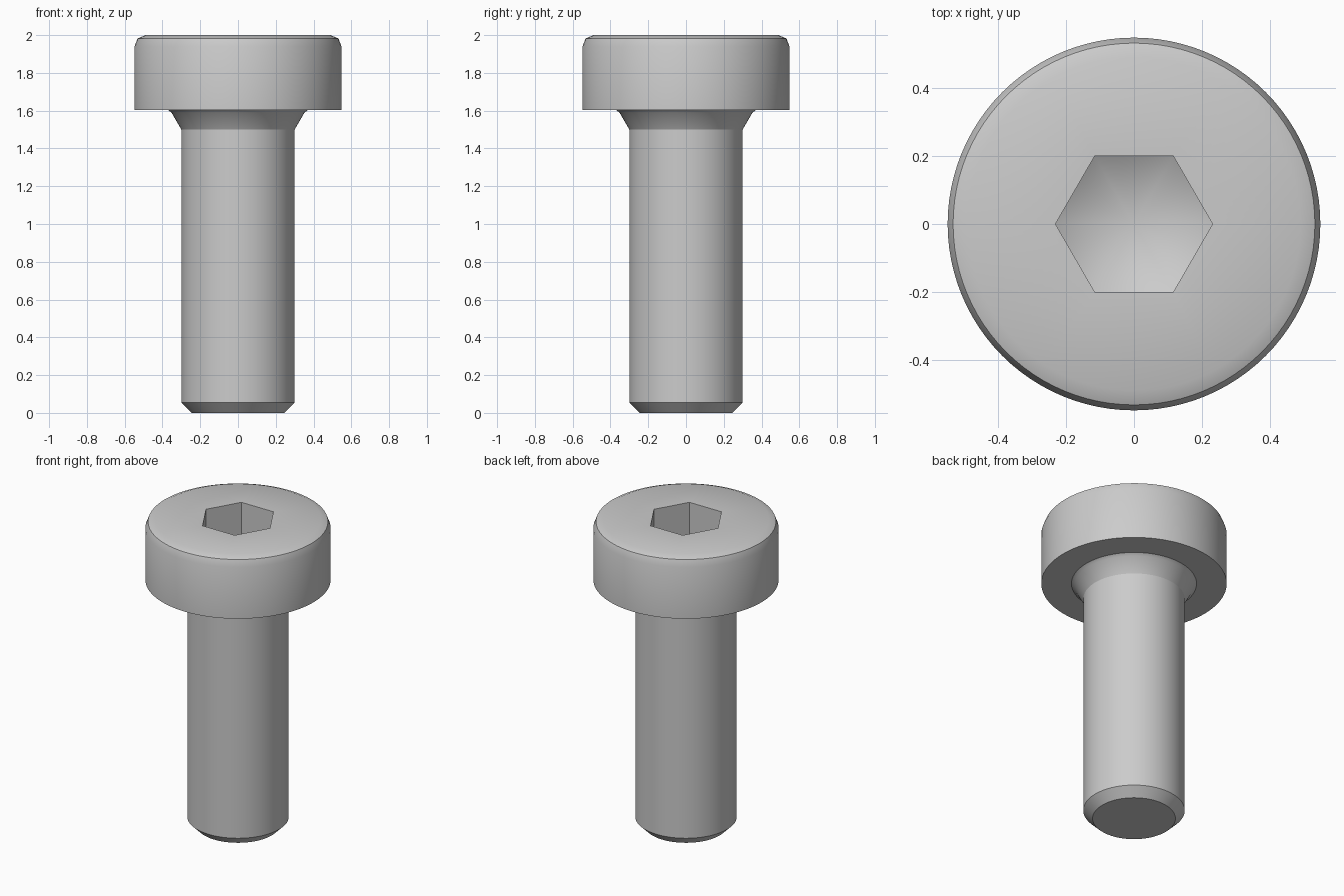
import bpy
import bmesh
import math

SEGMENTS = 96
HEX_FLAT = 0.2       # socket centre to flat
CONE_TIP = 1.64      # lowest point of the drilled socket

old = bpy.data.objects.get("Cube")
if old:
    bpy.data.objects.remove(old, do_unlink=True)

steel = bpy.data.materials.new("grey_steel")
steel.use_nodes = True
grey = (0.6, 0.6, 0.6, 1.0)
steel.diffuse_color = grey
steel.node_tree.nodes["Principled BSDF"].inputs["Base Color"].default_value = grey


def hex_radius(angle):
    """Distance from the axis to a hexagon with corners on the x axis."""
    third = math.pi / 3
    return HEX_FLAT / math.cos(angle % third - third / 2)


def circle(radius, z):
    return lambda angle: (radius, z)


def hex_at(z):
    return lambda angle: (hex_radius(angle), z)


def hex_on_cone(angle):
    radius = hex_radius(angle)
    return radius, CONE_TIP + radius * math.tan(math.radians(30))


def skin_rings(name, rings, end_z, fan):
    """Join rings, listed from the open end, and close the last one."""
    bm = bmesh.new()
    loops = []
    for ring in rings:
        loop = []
        for i in range(SEGMENTS):
            angle = math.tau * i / SEGMENTS
            radius, z = ring(angle)
            loop.append(bm.verts.new((radius * math.cos(angle), radius * math.sin(angle), z)))
        loops.append(loop)
    for low, high in zip(loops, loops[1:]):
        for i in range(SEGMENTS):
            j = (i + 1) % SEGMENTS
            bm.faces.new((low[i], low[j], high[j], high[i]))
    last = loops[-1]
    if fan:
        tip = bm.verts.new((0, 0, end_z))
        for i in range(SEGMENTS):
            bm.faces.new((last[i], last[(i + 1) % SEGMENTS], tip))
    else:
        bm.faces.new(last)
    # Rings that run downwards give inward faces, so turn them over
    if rings[0](0)[1] > rings[-1](0)[1]:
        bmesh.ops.reverse_faces(bm, faces=bm.faces[:])
    mesh = bpy.data.meshes.new(name)
    bm.to_mesh(mesh)
    bm.free()
    mesh.materials.append(steel)
    obj = bpy.data.objects.new(name, mesh)
    bpy.context.collection.objects.link(obj)
    bpy.ops.object.select_all(action="DESELECT")
    obj.select_set(True)
    bpy.context.view_layer.objects.active = obj
    bpy.ops.object.shade_smooth_by_angle(angle=math.radians(30))
    return obj


# Head: underside, wall, rounded rim, top, hexagonal socket and its drilled cone
skin_rings("screw_head", [
    circle(0.37, 1.603), circle(0.548, 1.603), circle(0.548, 1.94),
    circle(0.532, 1.982), circle(0.49, 2.0),
    hex_at(2.0), hex_on_cone,
], CONE_TIP, True)

# Shank: fillet under the head, plain cylinder, chamfered flat end
skin_rings("screw_shank", [
    circle(0.37, 1.603), circle(0.352, 1.59), circle(0.3, 1.5),
    circle(0.3, 0.055), circle(0.245, 0.0),
], 0.0, False)
